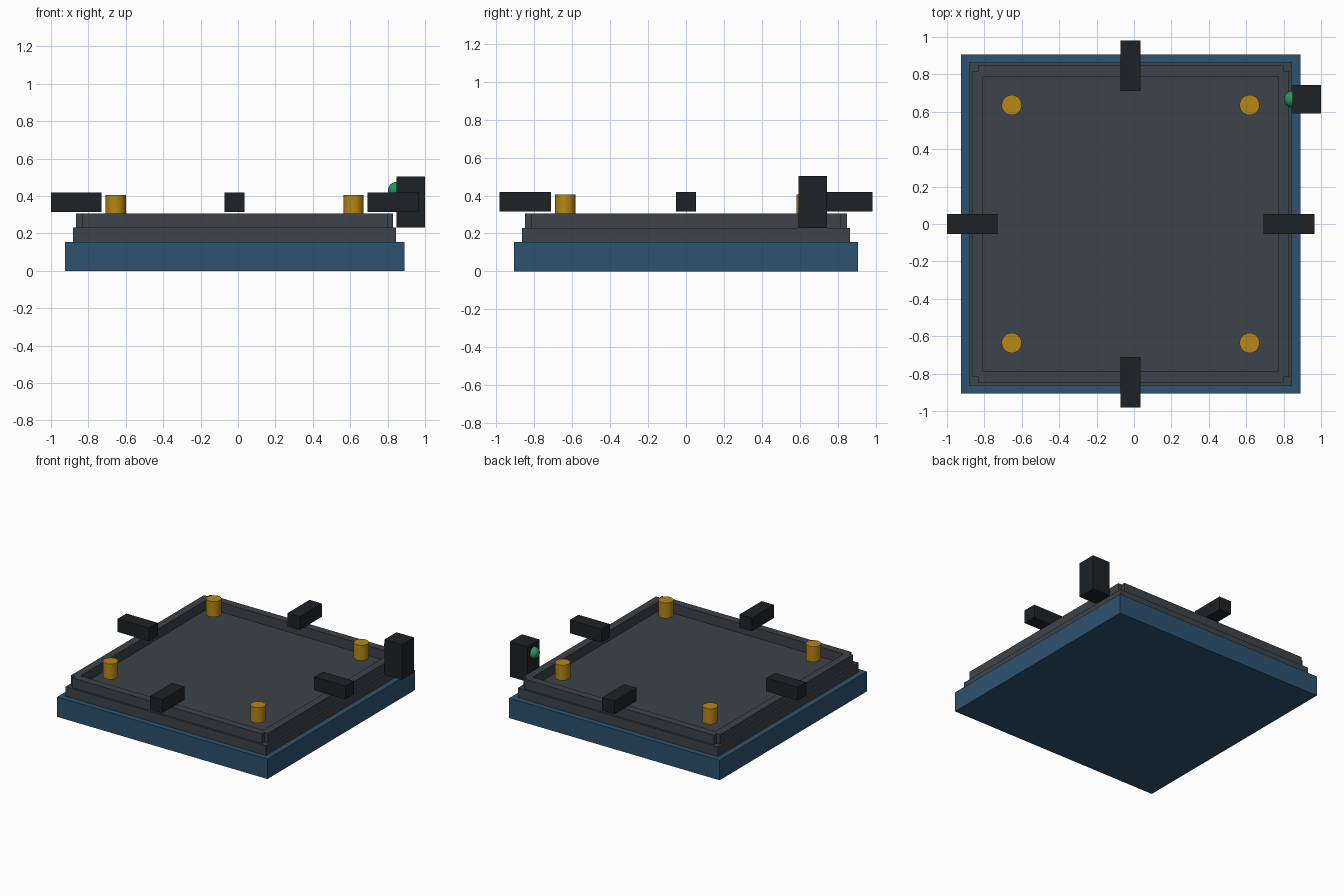
import bpy
from mathutils import Vector

if "Cube" in bpy.data.objects:
    bpy.data.objects.remove(bpy.data.objects["Cube"])

CX = -0.018  # tray centre in x


def material(name, rgb):
    m = bpy.data.materials.new(name)
    m.diffuse_color = (*rgb, 1)
    m.use_nodes = True
    m.node_tree.nodes["Principled BSDF"].inputs["Base Color"].default_value = m.diffuse_color
    return m


BLUE = material("blue", (0.026, 0.084, 0.162))
GREY = material("dark_grey", (0.045, 0.056, 0.067))
BLACK = material("black", (0.013, 0.016, 0.018))
GOLD = material("gold", (0.48, 0.24, 0.007))
GREEN = material("green", (0.02, 0.30, 0.10))


def box(name, lo, hi, mat):
    lo, hi = Vector(lo), Vector(hi)
    bpy.ops.mesh.primitive_cube_add(size=1, location=(lo + hi) / 2)
    o = bpy.context.object
    o.name = name
    o.scale = hi - lo
    bpy.ops.object.transform_apply(location=False, rotation=False, scale=True)
    o.data.materials.append(mat)
    return o


def slab(name, half, z0, z1, mat):
    return box(name, (CX - half, -half, z0), (CX + half, half, z1), mat)


# Stepped base and tray floor
slab("base", 0.907, 0.0, 0.155, BLUE)
slab("tray_floor", 0.863, 0.155, 0.23, GREY)

# Rim rails (short ends leave notched corners) and edge clamps
for s in (-1, 1):
    side = "left" if s < 0 else "right"
    end = "front" if s < 0 else "back"

    def span(a, b):
        return sorted((s * a, s * b))

    a, b = span(0.788, 0.848)
    box(f"{side}_rail", (CX + a, -0.817, 0.23), (CX + b, 0.817, 0.305), GREY)
    box(f"{end}_rail", (CX - 0.817, a, 0.23), (CX + 0.817, b, 0.305), GREY)
    a, b = span(0.711, 0.982)
    box(f"{side}_clamp", (CX + a, -0.053, 0.315), (CX + b, 0.053, 0.418), BLACK)
    box(f"{end}_clamp", (CX - 0.053, a, 0.315), (CX + 0.053, b, 0.418), BLACK)

# Locating pins near the four corners
for sx in (-1, 1):
    for sy in (-1, 1):
        bpy.ops.mesh.primitive_cylinder_add(
            vertices=32, radius=0.054, depth=0.12,
            location=(CX + sx * 0.636, sy * 0.636, 0.345))
        pin = bpy.context.object
        pin.name = "locating_pin"
        pin.data.materials.append(GOLD)
        bpy.ops.object.shade_smooth_by_angle()

# Sensor housing with its indicator lamp
box("sensor_housing", (0.847, 0.592, 0.23), (1.0, 0.742, 0.503), BLACK)
bpy.ops.mesh.primitive_uv_sphere_add(
    segments=24, ring_count=12, radius=0.045, location=(0.847, 0.667, 0.43))
lamp = bpy.context.object
lamp.name = "indicator_lamp"
lamp.data.materials.append(GREEN)
bpy.ops.object.shade_smooth_by_angle()
